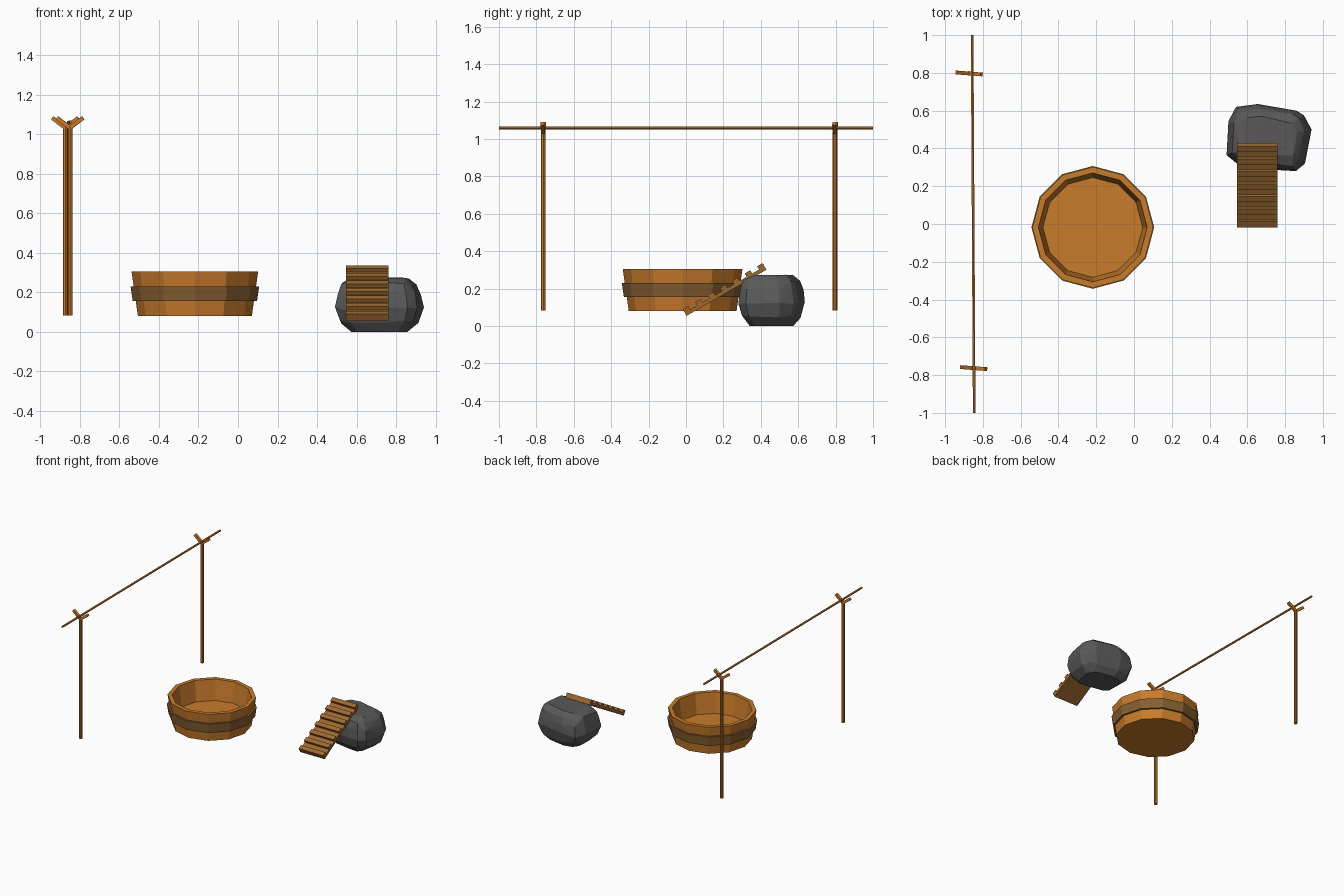
import bpy, bmesh, math, random
from mathutils import Vector, Matrix

if "Cube" in bpy.data.objects:
    bpy.data.objects.remove(bpy.data.objects["Cube"])

random.seed(4)


def material(name, rgb):
    m = bpy.data.materials.new(name)
    m.diffuse_color = (*rgb, 1)
    m.use_nodes = True
    m.node_tree.nodes["Principled BSDF"].inputs["Base Color"].default_value = m.diffuse_color
    return m


WOOD = material("wood", (0.58, 0.20, 0.025))
BROWN = material("brown_wood", (0.24, 0.115, 0.03))
SLAT = material("slat_wood", (0.33, 0.14, 0.03))
STONE = material("stone", (0.10, 0.10, 0.10))


def finish(bm, name, mat):
    bmesh.ops.recalc_face_normals(bm, faces=bm.faces[:])
    me = bpy.data.meshes.new(name)
    bm.to_mesh(me)
    bm.free()
    me.materials.append(mat)
    ob = bpy.data.objects.new(name, me)
    bpy.context.collection.objects.link(ob)
    return ob


def rod(name, a, b, r, mat, sides=8):
    """Straight stick from a to b."""
    a, b = Vector(a), Vector(b)
    rot = (b - a).to_track_quat('Z', 'Y').to_matrix().to_4x4()
    bm = bmesh.new()
    bmesh.ops.create_cone(bm, cap_ends=True, segments=sides, radius1=r, radius2=r,
                          depth=(b - a).length, matrix=Matrix.Translation((a + b) / 2) @ rot)
    return finish(bm, name, mat)


def lathe(name, profile, centre, mat, closed=False, sides=12):
    """Faceted turned shape from (radius, z) points."""
    bm = bmesh.new()
    vs = [bm.verts.new((centre[0] + r, centre[1], z)) for r, z in profile]
    es = [bm.edges.new(p) for p in zip(vs, vs[1:])]
    if closed:
        es.append(bm.edges.new((vs[-1], vs[0])))
    bmesh.ops.spin(bm, geom=vs + es, cent=(*centre, 0), axis=(0, 0, 1),
                   angle=math.tau, steps=sides, use_duplicate=False)
    bmesh.ops.remove_doubles(bm, verts=bm.verts[:], dist=1e-4)
    return finish(bm, name, mat)


def box(name, size, matrix, mat):
    bm = bmesh.new()
    bmesh.ops.create_cube(bm, size=1, matrix=matrix @ Matrix.Diagonal((*size, 1)))
    return finish(bm, name, mat)


# Wooden tub and its band
TUB = (-0.218, -0.018)
lathe("tub", [(0, 0.08), (0.288, 0.08), (0.32, 0.305), (0.288, 0.305),
              (0.264, 0.145), (0, 0.145)], TUB, WOOD)
lathe("tub_band", [(0.314, 0.155), (0.325, 0.23), (0.30, 0.23), (0.29, 0.155)],
      TUB, BROWN, closed=True)

# Drying rack: two forked posts and a cross pole
for side, x, y in (("front", -0.849, -0.763), ("back", -0.873, 0.797)):
    rod(side + "_post", (x, y, 0.082), (x, y, 1.04), 0.0125, WOOD)
    for arm, s in (("left", -1), ("right", 1)):
        base = Vector((x, y, 1.032))
        tip = Vector((x + s * 0.066, y - s * 0.005, 1.082))
        d = tip - base
        rot = d.to_track_quat('Z', 'Y').to_matrix().to_4x4()
        box(f"{side}_fork_{arm}", (0.02, 0.02, d.length),
            Matrix.Translation((base + tip) / 2) @ rot, WOOD)
rod("cross_pole", (-0.846, -1, 1.06), (-0.857, 1, 1.06), 0.008, WOOD, 6)

# Sloping cleated plank leaning on the rock
low, high = Vector((0.653, -0.002, 0.063)), Vector((0.653, 0.425, 0.31))
length = (high - low).length
tilt = Matrix.Translation(low) @ Matrix.Rotation(
    math.atan2(high.z - low.z, high.y - low.y), 4, 'X')
box("ramp_board", (0.215, length, 0.02), tilt @ Matrix.Translation((0, length / 2, 0)), SLAT)
for i in range(7):
    y = 0.017 + i * (length - 0.034) / 6
    box(f"ramp_slat_{i + 1}", (0.215, 0.034, 0.021),
        tilt @ Matrix.Translation((0, y, 0.02)), SLAT)

# Rock: hull of a few shrunken copies of its outline
outline = [(0.49, 0.365), (0.50, 0.545), (0.54, 0.62), (0.655, 0.635), (0.86, 0.60),
           (0.90, 0.575), (0.94, 0.50), (0.905, 0.32), (0.857, 0.28), (0.77, 0.285),
           (0.545, 0.32)]
levels = [(0.0, 0.66), (0.04, 0.90), (0.13, 1.0), (0.20, 0.98), (0.25, 0.87), (0.275, 0.68)]
bm = bmesh.new()
for z, s in levels:
    for x, y in outline:
        k = s * (1 if s == 1 else random.uniform(0.94, 1.0))
        dz = random.uniform(0, 0.02) * (1 if z < 0.13 else -1)
        bm.verts.new((0.715 + (x - 0.715) * k, 0.455 + (y - 0.455) * k, z + dz * (z > 0)))
hull = bmesh.ops.convex_hull(bm, input=bm.verts[:])
inside = {v for v in hull["geom_interior"] + hull["geom_unused"]
          if isinstance(v, bmesh.types.BMVert)}
bmesh.ops.delete(bm, geom=list(inside), context='VERTS')
finish(bm, "rock", STONE)
